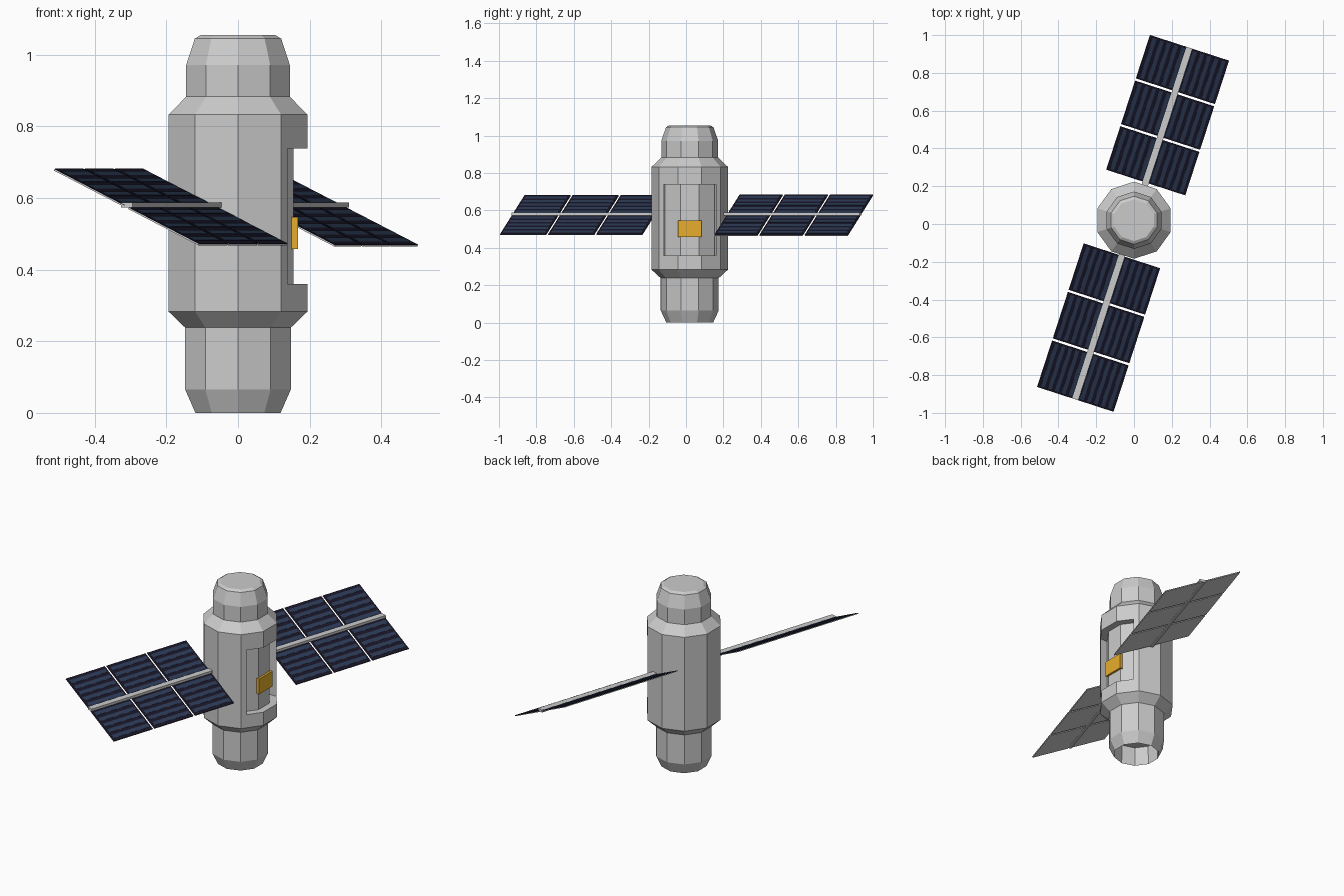
import bpy, bmesh, math
from mathutils import Matrix, Vector

if "Cube" in bpy.data.objects:
    bpy.data.objects.remove(bpy.data.objects["Cube"])

CY = 0.02      # body axis offset in y
SIDES = 10


def material(name, rgb):
    m = bpy.data.materials.new(name)
    m.diffuse_color = (*rgb, 1)
    m.use_nodes = True
    m.node_tree.nodes["Principled BSDF"].inputs["Base Color"].default_value = m.diffuse_color
    return m


def finish(name, bm, mat=None):
    bmesh.ops.recalc_face_normals(bm, faces=bm.faces)
    me = bpy.data.meshes.new(name)
    bm.to_mesh(me)
    bm.free()
    if mat:
        me.materials.append(mat)
    ob = bpy.data.objects.new(name, me)
    bpy.context.collection.objects.link(ob)
    return ob


def boxes(name, spans, mat=None, matrix=Matrix()):
    """One object from a list of (x0, x1, y0, y1, z0, z1) boxes."""
    bm = bmesh.new()
    for x0, x1, y0, y1, z0, z1 in spans:
        c = Vector((x0 + x1, y0 + y1, z0 + z1)) / 2
        m = Matrix.Translation(c) @ Matrix.Diagonal((x1 - x0, y1 - y0, z1 - z0, 1))
        bmesh.ops.create_cube(bm, size=1, matrix=matrix @ m)
    return finish(name, bm, mat)


def lathe(name, profile):
    """Closed ten-sided solid from (radius, z) points."""
    bm = bmesh.new()
    rings = []
    for r, z in profile:
        angles = [math.pi / 2 + 2 * math.pi * i / SIDES for i in range(SIDES)]
        rings.append([bm.verts.new((r * math.cos(t), CY + r * math.sin(t), z)) for t in angles])
    for lo, hi in zip(rings, rings[1:]):
        for i in range(SIDES):
            j = (i + 1) % SIDES
            bm.faces.new((lo[i], lo[j], hi[j], hi[i]))
    bm.faces.new(rings[0])
    bm.faces.new(rings[-1])
    return finish(name, bm)


navy = material("cell_navy", (0.010, 0.008, 0.022))
blue = material("cell_blue", (0.026, 0.045, 0.095))
gold = material("gold_foil", (0.8, 0.42, 0.025))

# Main body, with the hollow underside at the start of the profile
body = lathe("body", [(0.12, 0.11), (0.125, 0), (0.155, 0.065), (0.155, 0.238),
                      (0.204, 0.283), (0.204, 0.833), (0.152, 0.883),
                      (0.152, 0.972), (0.127, 1.045), (0.11, 1.055)])

# Equipment bay cut into the right side, with a faceted floor
cutter = boxes("bay_cutter", [(0.09, 0.3, CY - 0.14, CY + 0.14, 0.36, 0.738)])
cutter.hide_render = True
cutter.hide_viewport = True
cut = body.modifiers.new("bay", 'BOOLEAN')
cut.operation = 'DIFFERENCE'
cut.solver = 'EXACT'
cut.object = cutter
lathe("bay_floor", [(0.163, 0.33), (0.163, 0.77)])

# Gold plate in the bay
boxes("gold_plate", [(0.15, 0.167, CY - 0.062, CY + 0.062, 0.457, 0.547)], gold)

# Solar wings: start, end along the boom and half width of the panel
TURN = Matrix.Rotation(math.radians(-18), 4, 'Z')
TILT = Matrix.Rotation(math.radians(26.2), 4, 'Y')
GAP = 0.012
STRIPES = 5
for side, start, end, half in (("back", 0.228, 0.978, 0.244), ("front", -0.979, -0.180, 0.236)):
    base = Matrix.Translation((0, 0, 0.575)) @ TURN @ Matrix.Translation((-0.009, 0, 0))
    backs, cells, stripes = [], [], []
    length = (end - start - 2 * GAP) / 3
    for row in range(3):
        y0 = start + row * (length + GAP)
        y1 = y0 + length
        for x0, x1 in ((-half, -GAP / 2), (GAP / 2, half)):
            backs.append((x0, x1, y0, y1, -0.003, 0.001))
            cells.append((x0, x1, y0, y1, 0.001, 0.003))
            pitch = (x1 - x0 - 0.016) / STRIPES
            for k in range(STRIPES):
                c = x0 + 0.008 + (k + 0.5) * pitch
                stripes.append((c - pitch * 0.27, c + pitch * 0.27,
                                y0 + 0.01, y1 - 0.01, 0.002, 0.004))
    plane = base @ TILT
    boxes(side + "_wing_backing", backs, None, plane)
    boxes(side + "_wing_cells", cells, navy, plane)
    boxes(side + "_wing_stripes", stripes, blue, plane)
    # Boom running from inside the body to the panel tip
    b0, b1 = (0.19, end) if start > 0 else (start, -0.15)
    boxes(side + "_wing_boom", [(-0.017, 0.017, b0, b1, -0.001, 0.013)], None, base)
